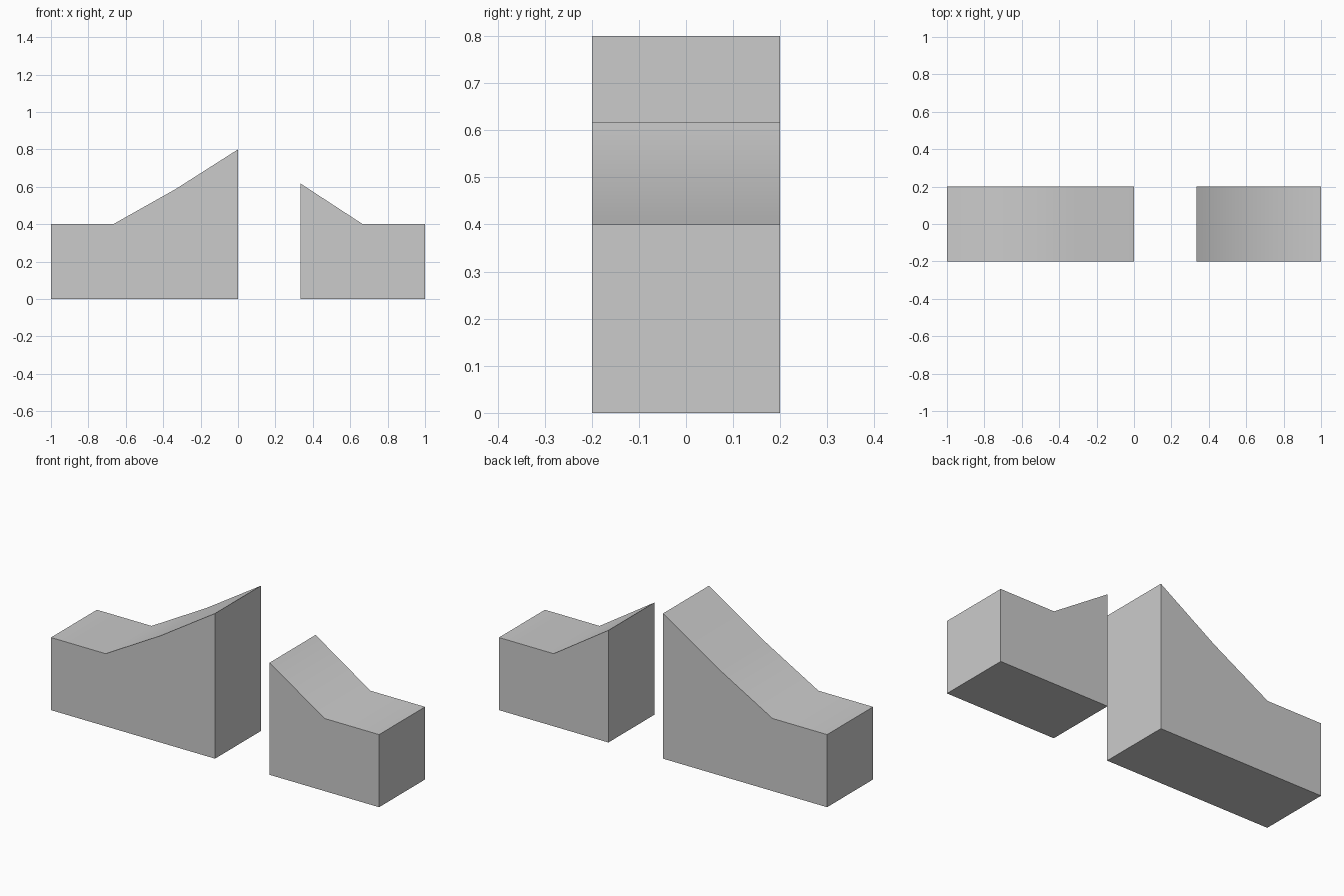
import bpy, bmesh, math

if "Cube" in bpy.data.objects:
    bpy.data.objects.remove(bpy.data.objects["Cube"])


def extruded_block(name, profile, half_depth=0.2):
    """Extrude an x/z outline along y, centred on y = 0."""
    bm = bmesh.new()
    face = bm.faces.new([bm.verts.new((x, -half_depth, z)) for x, z in profile])
    ext = bmesh.ops.extrude_face_region(bm, geom=[face], use_keep_orig=True)
    verts = [g for g in ext["geom"] if isinstance(g, bmesh.types.BMVert)]
    bmesh.ops.translate(bm, verts=verts, vec=(0, 2 * half_depth, 0))
    bmesh.ops.recalc_face_normals(bm, faces=bm.faces)
    mesh = bpy.data.meshes.new(name)
    bm.to_mesh(mesh)
    bm.free()
    obj = bpy.data.objects.new(name, mesh)
    bpy.context.collection.objects.link(obj)
    # Soft shading along the ramp, crisp block edges
    bpy.ops.object.select_all(action="DESELECT")
    obj.select_set(True)
    bpy.context.view_layer.objects.active = obj
    bpy.ops.object.shade_smooth_by_angle(angle=math.radians(40))
    return obj


# Tall block: flat ledge rising in two slopes to the gap
extruded_block("tall_ramp_block", [
    (-1, 0), (0, 0), (0, 0.8), (-0.333, 0.588), (-0.667, 0.4), (-1, 0.4)])

# Short block: single slope down to a flat ledge
extruded_block("short_ramp_block", [
    (0.333, 0), (1, 0), (1, 0.4), (0.667, 0.4), (0.333, 0.618)])
